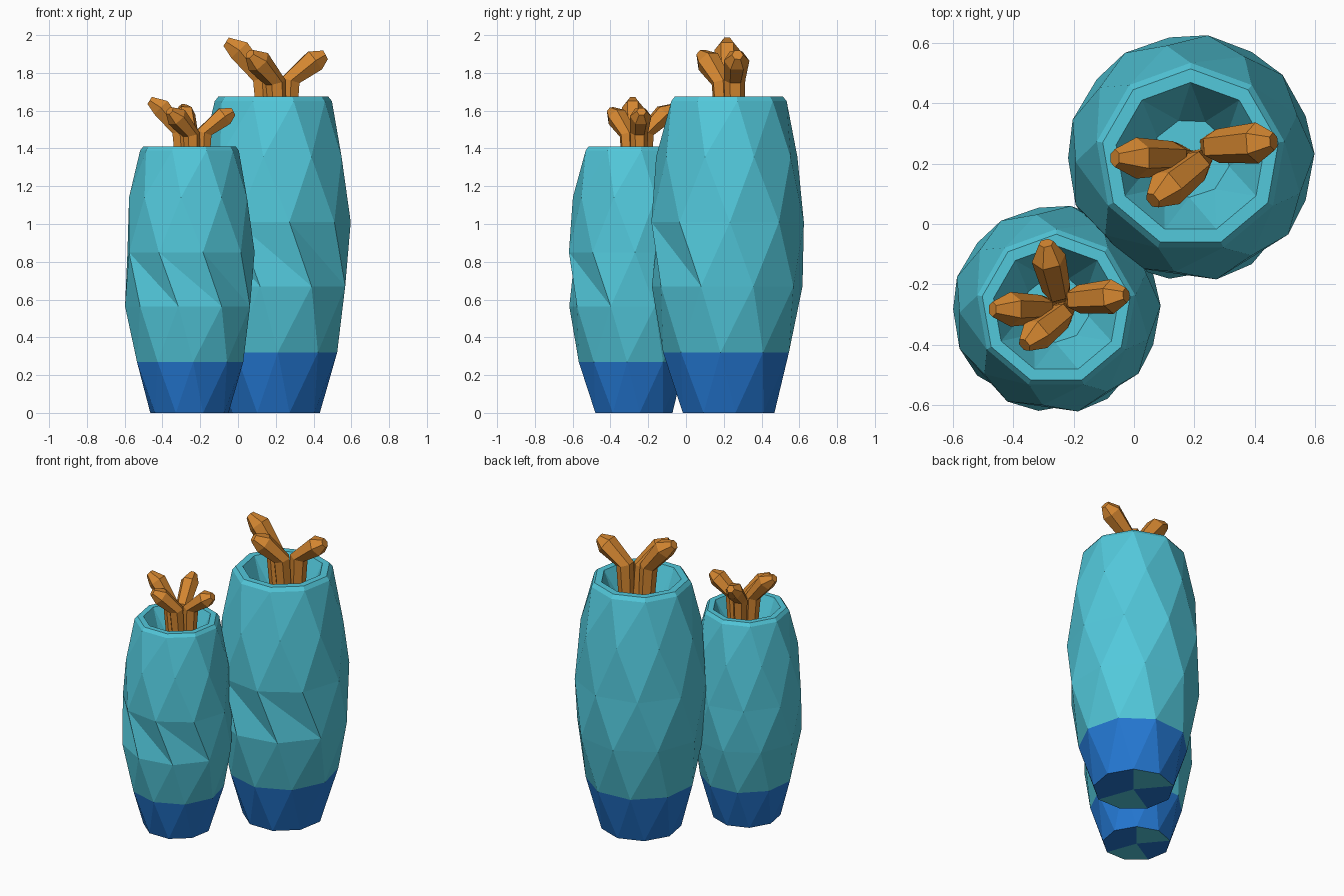
import bpy, bmesh, math
from mathutils import Vector

if "Cube" in bpy.data.objects:
    bpy.data.objects.remove(bpy.data.objects["Cube"])


def material(name, rgb):
    m = bpy.data.materials.new(name)
    m.diffuse_color = (*rgb, 1)
    m.use_nodes = True
    m.node_tree.nodes["Principled BSDF"].inputs["Base Color"].default_value = m.diffuse_color
    return m


TEAL = material("teal", (0.085, 0.58, 0.71))
BLUE = material("blue", (0.018, 0.19, 0.66))
ORANGE = material("orange", (0.66, 0.24, 0.03))
SIDES = 9

# Tube profile: radius, height, twist in degrees (bottom, belly, rim, cup)
PROFILE = [(.25, 0, 10), (.34, .32, 34), (.405, .67, 20), (.41, 1.01, 2),
           (.38, 1.355, 22), (.315, 1.65, 10), (.295, 1.675, 10),
           (.25, 1.675, 10), (.13, 1.42, 28)]

# Polyp paths relative to the tube axis
LEFT = [(-.03, 0, 1.36), (-.06, 0, 1.77), (-.18, 0, 1.92), (-.25, 0, 1.965)]
FRONT = [(.03, -.01, 1.36), (.01, -.03, 1.75), (-.08, -.10, 1.86), (-.125, -.14, 1.90)]
RIGHT = [(.07, .04, 1.36), (.09, .04, 1.76), (.22, .05, 1.865), (.275, .055, 1.895)]
BACK = [(.01, .06, 1.36), (.0, .08, 1.76), (-.03, .20, 1.88), (-.04, .26, 1.92)]
POLYP_RADII = [.045, .056, .068, .03]


def finish(name, bm, mats):
    bmesh.ops.recalc_face_normals(bm, faces=bm.faces)
    me = bpy.data.meshes.new(name)
    bm.to_mesh(me)
    bm.free()
    for m in mats:
        me.materials.append(m)
    ob = bpy.data.objects.new(name, me)
    bpy.context.collection.objects.link(ob)


def tube(name, x, y, s):
    bm = bmesh.new()
    rings = []
    for r, z, twist in PROFILE:
        angles = [math.radians(twist + 360 / SIDES * i) for i in range(SIDES)]
        rings.append([bm.verts.new((x + s * r * math.cos(a), y + s * r * math.sin(a), s * z))
                      for a in angles])
    for row, (lo, hi) in enumerate(zip(rings, rings[1:])):
        for i in range(SIDES):
            j = (i + 1) % SIDES
            a, b, c, d = lo[i], lo[j], hi[j], hi[i]
            if row in (5, 6):
                bm.faces.new((a, b, c, d))
                continue
            use_ac = (a.co - c.co).length < (b.co - d.co).length
            if row == 2 and i in (5, 6, 7):   # creased folds on the front
                use_ac = not use_ac
            tris = ((a, b, c), (a, c, d)) if use_ac else ((a, b, d), (b, c, d))
            for t in tris:
                bm.faces.new(t).material_index = 1 if row == 0 else 0
    # cup floor
    bm.faces.new(rings[-1])
    # underside, partly teal
    mid = bm.verts.new((x, y, 0))
    for i in range(SIDES):
        f = bm.faces.new((rings[0][i], rings[0][(i + 1) % SIDES], mid))
        f.material_index = 0 if i in (1, 2, 5, 6) else 1
    finish(name, bm, [TEAL, BLUE])


def polyp(name, x, y, s, path, n=6):
    bm = bmesh.new()
    pts = [Vector((x + s * p[0], y + s * p[1], s * p[2])) for p in path]
    rings = []
    for k, p in enumerate(pts):
        t = (pts[min(k + 1, 3)] - pts[max(k - 1, 0)]).normalized()
        out = Vector((path[3][0] - path[0][0], path[3][1] - path[0][1], 0)).normalized()
        u = t.cross(out).normalized()
        v = t.cross(u)
        r = s * POLYP_RADII[k]
        rings.append([bm.verts.new(p + r * (math.cos(a) * u + math.sin(a) * v))
                      for a in (2 * math.pi * i / n for i in range(n))])
    for lo, hi in zip(rings, rings[1:]):
        for i in range(n):
            j = (i + 1) % n
            bm.faces.new((lo[i], lo[j], hi[j], hi[i]))
    bm.faces.new(rings[0])
    bm.faces.new(rings[-1])
    finish(name, bm, [ORANGE])


# Tall and short tubes with their polyps
for label, x, y, s, paths in (
        ("tall", .187, .218, 1.0, (LEFT, FRONT, RIGHT)),
        ("short", -.257, -.282, .842, (LEFT, FRONT, RIGHT, BACK))):
    tube(label + "_tube", x, y, s)
    for k, path in enumerate(paths):
        polyp(f"{label}_polyp_{k + 1}", x, y, s, path)
